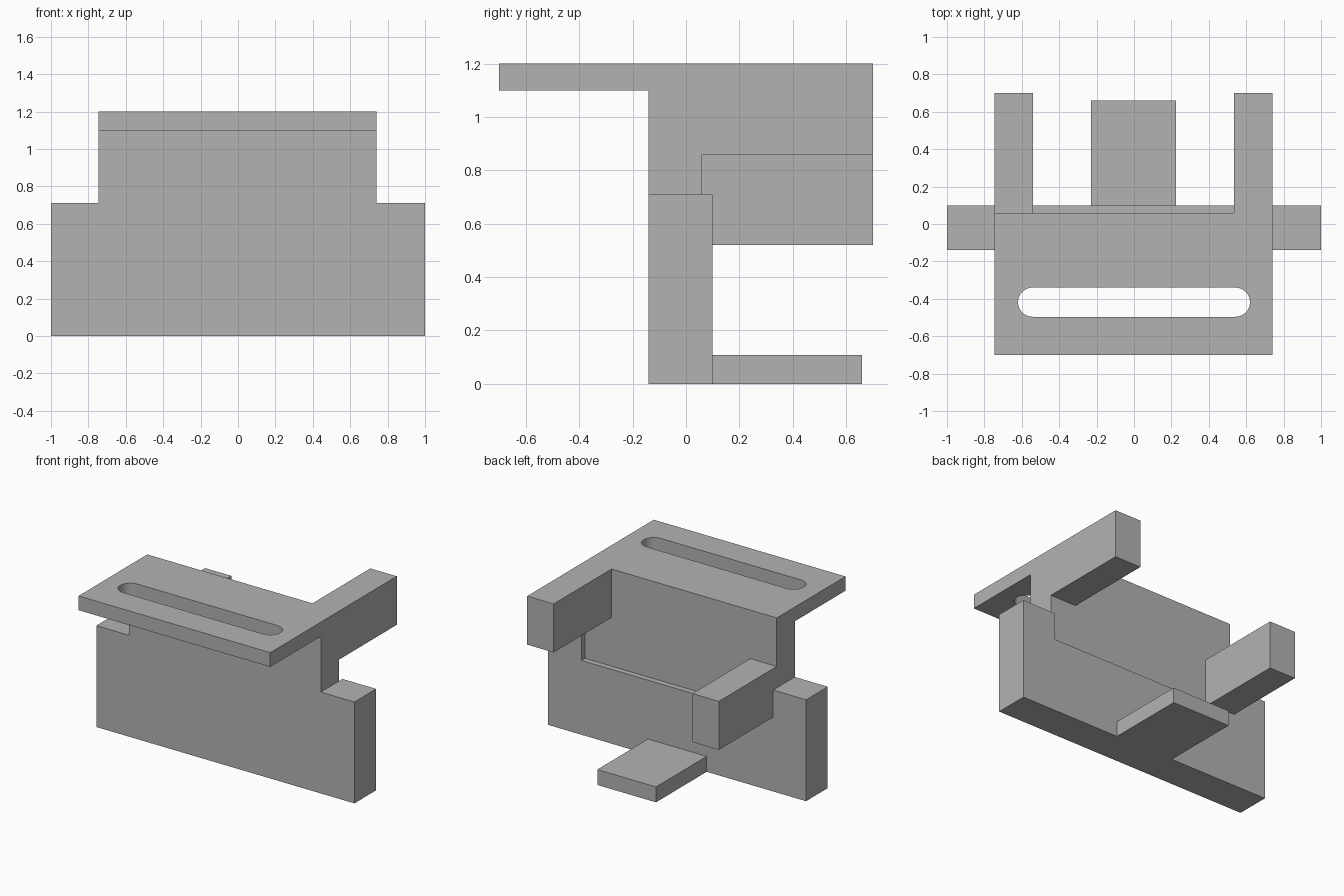
import bpy, bmesh
from math import cos, sin, pi, radians
from mathutils import Vector

default = bpy.data.objects.get("Cube")
if default:
    bpy.data.objects.remove(default, do_unlink=True)

grey = bpy.data.materials.new("plain_grey")
grey.use_nodes = True
grey.diffuse_color = (0.45, 0.45, 0.45, 1)
grey.node_tree.nodes["Principled BSDF"].inputs["Base Color"].default_value = (0.45, 0.45, 0.45, 1)


def prism(name, outline, axis, lo, hi):
    """Extrude a 2D outline along 'y' (outline in x, z) or 'z' (outline in x, y)."""
    place = (lambda a, b: (a, lo, b)) if axis == "y" else (lambda a, b: (a, b, lo))
    step = Vector((0, hi - lo, 0) if axis == "y" else (0, 0, hi - lo))
    bm = bmesh.new()
    face = bm.faces.new([bm.verts.new(place(a, b)) for a, b in outline])
    top = bmesh.ops.extrude_face_region(bm, geom=[face], use_keep_orig=True)
    moved = [g for g in top["geom"] if isinstance(g, bmesh.types.BMVert)]
    bmesh.ops.translate(bm, verts=moved, vec=step)
    bmesh.ops.recalc_face_normals(bm, faces=bm.faces)
    mesh = bpy.data.meshes.new(name)
    bm.to_mesh(mesh)
    bm.free()
    mesh.materials.append(grey)
    obj = bpy.data.objects.new(name, mesh)
    bpy.context.collection.objects.link(obj)
    return obj


def rect(a0, a1, b0, b1):
    return [(a0, b0), (a1, b0), (a1, b1), (a0, b1)]


# Shared dimensions
left, right = 0.74, -0.745
inner_left, inner_right = 0.535, -0.54
shoulder, pocket, arm_split, top = 0.71, 0.52, 0.86, 1.2
front, wall_back, back, arm_end = -0.14, 0.06, 0.10, 0.70

# Upright wall with a shoulder on each side
prism("upright_wall",
      [(-1, 0), (1, 0), (1, shoulder), (left, shoulder), (left, top),
       (right, top), (right, shoulder), (-1, shoulder)],
      "y", front, wall_back)

# Thicker back layer with a shallow pocket between the shoulders
prism("back_layer",
      [(-1, 0), (1, 0), (1, shoulder), (left, shoulder), (left, pocket),
       (right, pocket), (right, shoulder), (-1, shoulder)],
      "y", wall_back, back)

# High arm on the left, low arm on the right
prism("left_arm", rect(inner_left, left, arm_split, top), "y", wall_back, arm_end)
prism("right_arm", rect(right, inner_right, pocket, arm_split), "y", wall_back, arm_end)

# Foot tab at the bottom of the back
prism("foot_tab", rect(-0.23, 0.225, 0, 0.108), "y", back, 0.66)

# Overhanging top plate with a rounded slot
plate = prism("top_plate", rect(right, left, -0.70, front), "z", 1.10, top)
radius, slot_y, half, steps = 0.078, -0.418, 0.542, 20
slot = []
for centre, start in ((half, -pi / 2), (-half, pi / 2)):
    for i in range(steps + 1):
        t = start + pi * i / steps
        slot.append((centre + radius * cos(t), slot_y + radius * sin(t)))
cutter = prism("slot_cutter", slot, "z", 1, 1.3)
cutter.hide_render = True

cut = plate.modifiers.new("slot", "BOOLEAN")
cut.operation = "DIFFERENCE"
cut.solver = "EXACT"
cut.object = cutter
bpy.ops.object.select_all(action="DESELECT")
plate.select_set(True)
bpy.context.view_layer.objects.active = plate
bpy.ops.object.modifier_apply(modifier=cut.name)
bpy.data.objects.remove(cutter, do_unlink=True)
bpy.ops.object.shade_smooth_by_angle(angle=radians(30))
